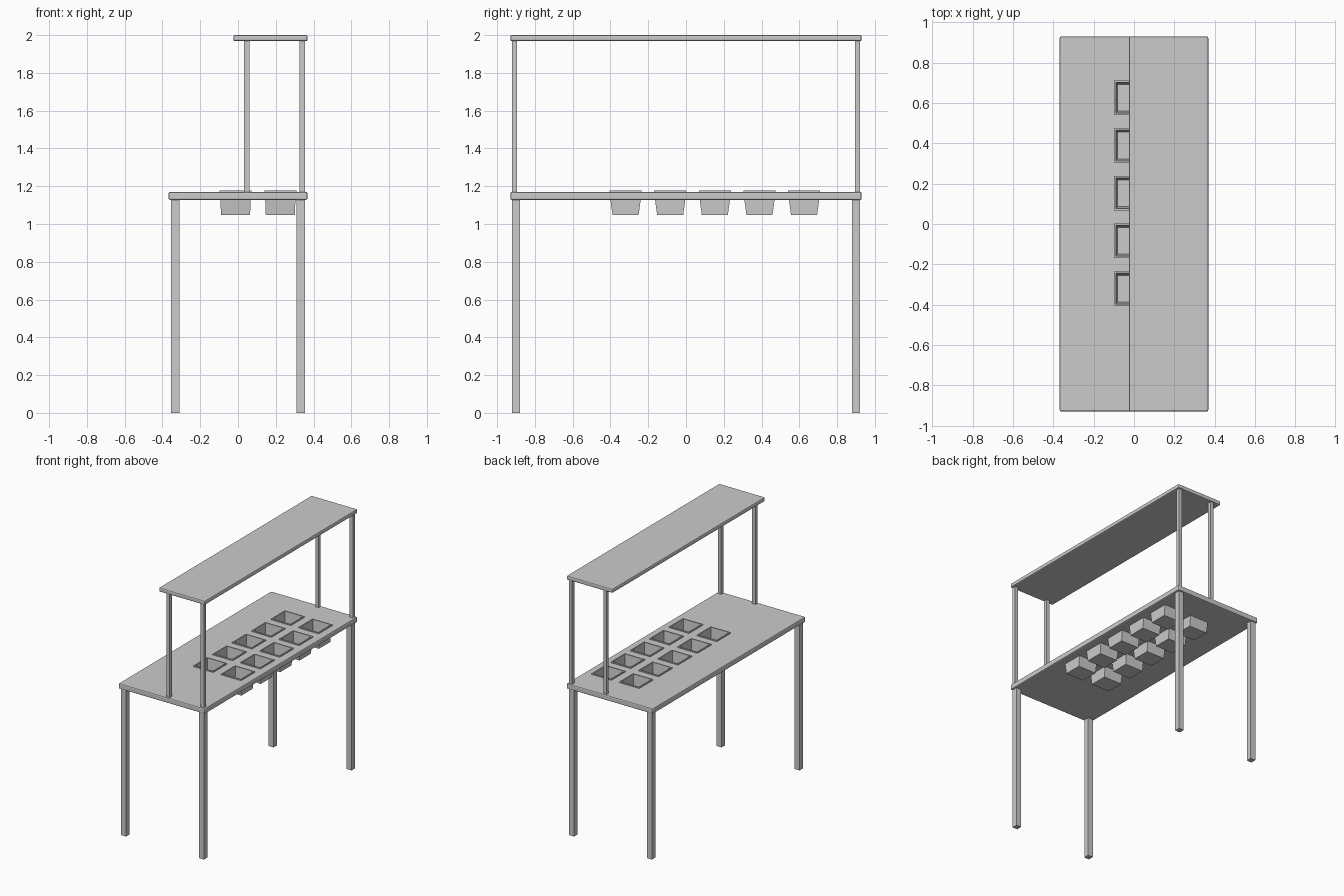
import bpy, bmesh

if "Cube" in bpy.data.objects:
    bpy.data.objects.remove(bpy.data.objects["Cube"])


def add_object(name, bm):
    bmesh.ops.recalc_face_normals(bm, faces=bm.faces)
    mesh = bpy.data.meshes.new(name)
    bm.to_mesh(mesh)
    bm.free()
    obj = bpy.data.objects.new(name, mesh)
    bpy.context.collection.objects.link(obj)
    return obj


def add_rings(bm, rings, cx, cy):
    """Stack rectangular rings (half x, half y, z), capped at both ends."""
    loops = [[bm.verts.new((cx + sx * hx, cy + sy * hy, z))
              for sx, sy in ((-1, -1), (1, -1), (1, 1), (-1, 1))]
             for hx, hy, z in rings]
    for a, b in zip(loops, loops[1:]):
        for i in range(4):
            j = (i + 1) % 4
            bm.faces.new((a[i], a[j], b[j], b[i]))
    bm.faces.new(loops[0][::-1])
    bm.faces.new(loops[-1])


def box(name, x0, x1, y0, y1, z0, z1, bevel=0.0):
    bm = bmesh.new()
    hx, hy = (x1 - x0) / 2, (y1 - y0) / 2
    add_rings(bm, [(hx, hy, z0), (hx, hy, z1)], (x0 + x1) / 2, (y0 + y1) / 2)
    obj = add_object(name, bm)
    if bevel:
        mod = obj.modifiers.new("edge_bevel", 'BEVEL')
        mod.width = bevel
        mod.segments = 2
    return obj


BIN_X = (-0.013, 0.224)
BIN_Y = [-0.32 + 0.2363 * i for i in range(5)]

# Worktop and overhead shelf
worktop = box("worktop", -0.368, 0.368, -0.93, 0.93, 1.128, 1.170, 0.008)
box("overhead_shelf", -0.024, 0.368, -0.93, 0.93, 1.968, 2.0, 0.008)

# Table legs and slimmer shelf posts, front and back
for side, s in (("front", -1), ("back", 1)):
    def upright(name, x0, x1, thick, z0, z1):
        y0, y1 = sorted((s * 0.921, s * (0.921 - thick)))
        box(f"{side}_{name}", x0, x1, y0, y1, z0, z1)
    upright("left_leg", -0.354, -0.311, 0.043, 0, 1.135)
    upright("right_leg", 0.311, 0.354, 0.043, 0, 1.135)
    upright("left_shelf_post", 0.033, 0.061, 0.027, 1.165, 1.972)
    upright("right_shelf_post", 0.326, 0.354, 0.027, 1.165, 1.972)

# Openings for the bins
bm = bmesh.new()
for x in BIN_X:
    for y in BIN_Y:
        add_rings(bm, [(0.081, 0.081, 1.10), (0.081, 0.081, 1.20)], x, y)
cutter = add_object("bin_opening_cutter", bm)
cutter.hide_render = True
cutter.hide_viewport = True
cut = worktop.modifiers.new("bin_openings", 'BOOLEAN')
cut.operation = 'DIFFERENCE'
cut.solver = 'EXACT'
cut.object = cutter

# Rimmed, tapered drop-in bins
BIN_RINGS = [(0.077, 0.069, 1.047), (0.080, 0.080, 1.128), (0.080, 0.080, 1.169),
             (0.085, 0.085, 1.169), (0.085, 0.085, 1.178), (0.076, 0.076, 1.178),
             (0.070, 0.066, 1.054)]
for col, x in enumerate(BIN_X):
    for row, y in enumerate(BIN_Y):
        bm = bmesh.new()
        add_rings(bm, BIN_RINGS, x, y)
        add_object(f"food_bin_{col + 1}_{row + 1}", bm)
